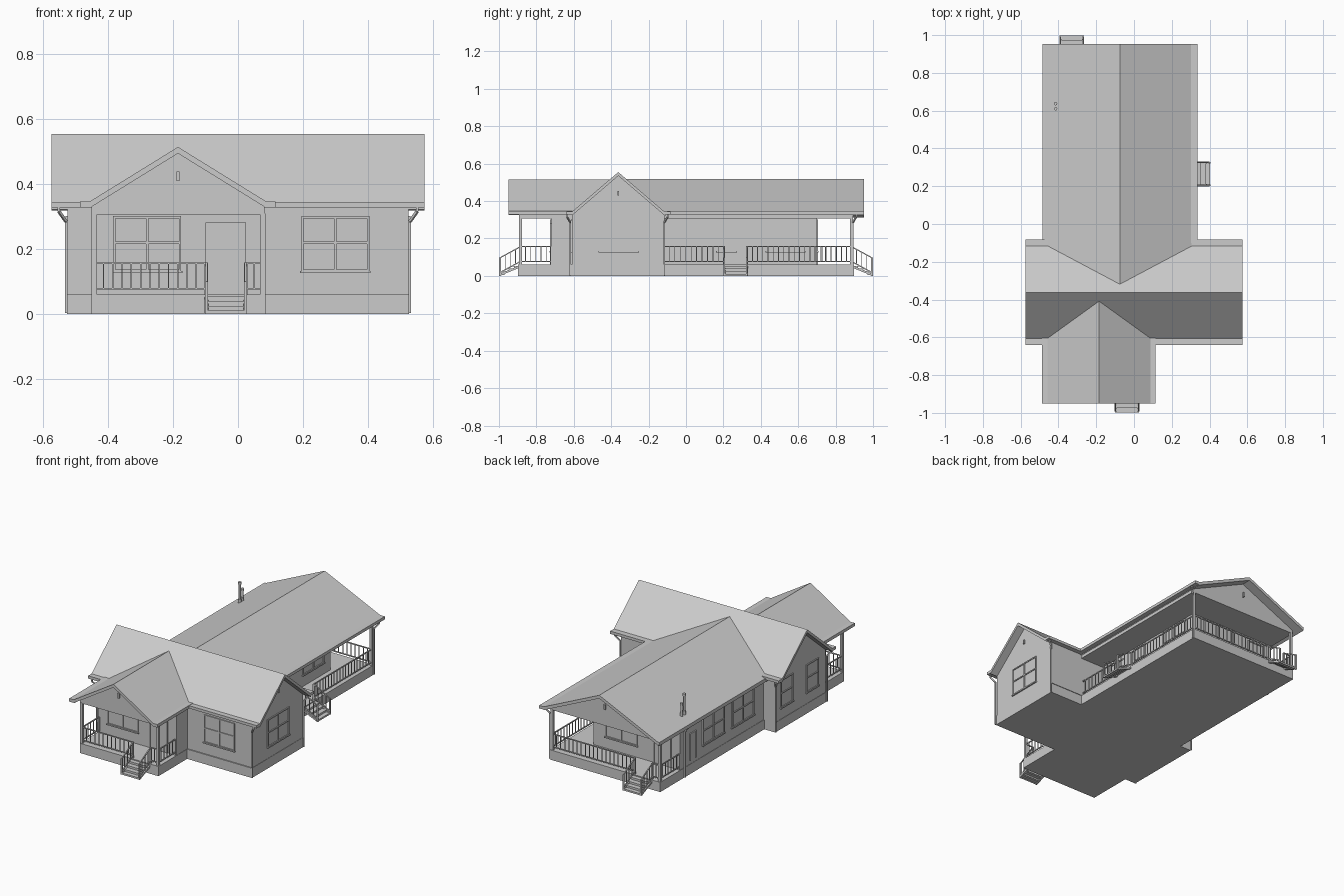
import bpy, bmesh
from mathutils import Vector, Matrix

if "Cube" in bpy.data.objects:
    bpy.data.objects.remove(bpy.data.objects["Cube"])


def finish(name, bm):
    bmesh.ops.recalc_face_normals(bm, faces=bm.faces[:])
    me = bpy.data.meshes.new(name)
    bm.to_mesh(me)
    bm.free()
    ob = bpy.data.objects.new(name, me)
    bpy.context.collection.objects.link(ob)
    return ob


def add_box(bm, x0, x1, y0, y1, z0, z1):
    m = Matrix.Translation(((x0 + x1) / 2, (y0 + y1) / 2, (z0 + z1) / 2))
    m = m @ Matrix.Diagonal((abs(x1 - x0), abs(y1 - y0), abs(z1 - z0), 1))
    bmesh.ops.create_cube(bm, size=1, matrix=m)


def add_beam(bm, p, q, w):
    p, q = Vector(p), Vector(q)
    d = q - p
    rot = d.to_track_quat('Z', 'Y').to_matrix().to_4x4()
    m = Matrix.Translation((p + q) / 2) @ rot @ Matrix.Diagonal((w, w, d.length, 1))
    bmesh.ops.create_cube(bm, size=1, matrix=m)


def boxes(name, items):
    bm = bmesh.new()
    for it in items:
        add_box(bm, *it)
    return finish(name, bm)


def prism(name, axis, profile, a, b):
    """Extrude a (u, z) profile from a to b along the given axis."""
    bm = bmesh.new()
    place = (lambda t, u, z: (t, u, z)) if axis == 'x' else (lambda t, u, z: (u, t, z))
    f = bm.faces.new([bm.verts.new(place(a, u, z)) for u, z in profile])
    ext = bmesh.ops.extrude_face_region(bm, geom=[f])
    vs = [v for v in ext['geom'] if isinstance(v, bmesh.types.BMVert)]
    bmesh.ops.translate(bm, verts=vs, vec=place(b - a, 0, 0))
    return finish(name, bm)


def roof(name, axis, c, zr, slope, wn, wp, a, b, thick=0.02):
    """Gable roof slab with separate distances to the two eaves."""
    zn, zp = zr - slope * wn, zr - slope * wp
    prism(name, axis, [(c - wn, zn), (c, zr), (c + wp, zp), (c + wp, zp - thick),
                       (c, zr - thick), (c - wn, zn - thick)], a, b)


def gable(name, axis, c, zr, slope, half, z0, a, b):
    """Solid wall end reaching up into the roof slab."""
    ze, zt = zr - slope * half - 0.01, zr - 0.01
    prism(name, axis, [(c - half, z0), (c + half, z0), (c + half, ze), (c, zt), (c - half, ze)], a, b)


# Foundations and porch decks
boxes("foundation", [(-.527, .527, -.617, -.118, 0, .06),
                     (-.452, .085, -.897, -.60, 0, .06),
                     (-.452, .30, -.13, .897, 0, .06)])

# Walls
boxes("front_room_walls", [(-.45, .083, -.72, -.60, .06, .32)])
boxes("rear_room_walls", [(-.45, .14, -.13, .70, .06, .32)])
gable("cross_wing_walls", 'x', -.362, .555, .857, .248, .06, -.525, .525)
gable("front_porch_gable", 'y', -.185, .515, .618, .268, .307, -.893, -.45)
gable("rear_porch_gable", 'y', -.075, .518, .455, .377, .307, -.30, .893)

# Roofs
roof("cross_wing_roof", 'x', -.362, .555, .857, .248, .252, -.575, .575)
roof("front_wing_roof", 'y', -.185, .515, .618, .272, .272, -.95, -.375)
roof("rear_wing_roof", 'y', -.075, .518, .455, .408, .382, -.352, .953)

# Eave gutters with soffits
boxes("eave_gutters", [(-.575, .575, -.64, -.605, .328, .345),
                       (-.575, .575, -.118, -.082, .328, .345),
                       (-.487, -.45, -.95, -.60, .328, .347),
                       (.080, .115, -.95, -.60, .328, .347),
                       (-.485, -.45, -.10, .953, .328, .336),
                       (.298, .335, -.10, .953, .328, .346)])


def panel(bm, face, at, u0, u1, z0, z1, d):
    """Box standing d proud of a wall; face is the wall's axis and sign."""
    s = 1 if face[0] == '+' else -1
    lo, hi = sorted((at - s * .004, at + s * d))
    if face[1] == 'x':
        add_box(bm, lo, hi, u0, u1, z0, z1)
    else:
        add_box(bm, u0, u1, lo, hi, z0, z1)


def window(name, face, at, u0, u1, units=2, z0=.13, z1=.302):
    bm = bmesh.new()
    t = .007
    panel(bm, face, at, u0, u1, z0, z1, .001)
    for i in range(units + 1):
        u = u0 + (u1 - u0 - t) * i / units
        panel(bm, face, at, u, u + t, z0, z1, .006)
    for z in (z0, (z0 + z1) / 2, z1 - t):
        panel(bm, face, at, u0, u1, z, z + t, .006)
    panel(bm, face, at, u0 - .004, u1 + .004, z0 - .004, z0 + .003, .009)
    finish(name, bm)


def door(name, face, at, u0, u1, z0=.06, z1=.282):
    bm = bmesh.new()
    t = .007
    panel(bm, face, at, u0, u1, z0, z1, .002)
    panel(bm, face, at, u0, u0 + t, z0, z1, .006)
    panel(bm, face, at, u1 - t, u1, z0, z1, .006)
    panel(bm, face, at, u0, u1, z1 - t, z1, .006)
    finish(name, bm)


# Windows
window("front_porch_window", '-y', -.72, -.385, -.175)
window("front_window", '-y', -.61, .195, .405)
window("right_gable_window", '+x', .525, -.465, -.255)
window("left_gable_window_a", '-x', -.525, -.29, -.17, 1)
window("left_gable_window_b", '-x', -.525, -.54, -.42, 1)
window("left_window_a", '-x', -.452, .275, .485)
window("left_window_b", '-x', -.452, -.015, .20)
window("side_porch_window_small", '+x', .14, .165, .27, 1)
window("side_porch_window", '+x', .14, .43, .635)
window("rear_porch_window", '+y', .70, -.16, .06)

# Doors
door("front_door", '-y', -.72, -.10, .025)
door("side_door", '+x', .14, -.045, .085)
door("rear_door", '+y', .70, -.39, -.27)
door("utility_hatch", '-x', -.452, .55, .61, .085, .25)

# Porch posts
P = [(-.443, -.886), (.076, -.886), (-.443, .886), (.291, .886)]
boxes("porch_posts", [(x - .008, x + .008, y - .008, y + .008, .06, .31) for x, y in P])


def railing(bm, p, q, dp=0, dq=0, step=.028):
    """Two rails with balusters; dp and dq lower the ends for stairs."""
    p, q = Vector((*p, -dp)), Vector((*q, -dq))
    for z in (.078, .157):
        add_beam(bm, p + Vector((0, 0, z)), q + Vector((0, 0, z)), .006)
    n = max(2, round((q - p).length / step))
    for i in range(n + 1):
        b = p.lerp(q, i / n)
        w = .009 if i in (0, n) else .004
        low = .06 if i in (0, n) else .078
        add_beam(bm, b + Vector((0, 0, low)), b + Vector((0, 0, .158)), w)


# Porch railings
bm = bmesh.new()
for x0, y0, x1, y1 in [(-.443, -.886, -.10, -.886), (.025, -.886, .076, -.886),
                       (-.443, -.886, -.443, -.72), (.076, -.886, .076, -.72),
                       (.291, -.118, .291, .202), (.291, .327, .291, .886),
                       (.291, .886, -.27, .886), (-.39, .886, -.443, .886),
                       (-.443, .886, -.443, .70)]:
    railing(bm, (x0, y0), (x1, y1))
finish("porch_railings", bm)


def stairs(name, mid, out, half=.06, run=.103):
    """Steps leading away from the deck edge, with stringers and handrails."""
    bm = bmesh.new()
    o, c = Vector(out), Vector(mid)
    s = Vector((-o.y, o.x))

    def block(d0, d1, s0, s1, z0, z1):
        a, b = c + o * d0 + s * s0, c + o * d1 + s * s1
        add_box(bm, a.x, b.x, a.y, b.y, z0, z1)
    for i in range(4):
        d = run * i / 4
        z = .054 - i * .0145
        block(d, d + run / 4 + .004 * (i < 3), -half, half, z - .005, z)
        block(d + run / 4 - .004, d + run / 4, -half, half, max(0, z - .0145), z)
    for sd in (-half, half):
        a, b = c + s * sd, c + s * sd + o * (run - .003)
        add_beam(bm, (*a, .048), (*(c + s * sd + o * (run - .006)), .008), .011)
        railing(bm, a - o * .01, b, 0, .06)
    finish(name, bm)


stairs("front_stairs", (-.037, -.894), (0, -1))
stairs("rear_stairs", (-.33, .894), (0, 1))
stairs("side_stairs", (.30, .265), (1, 0))

# Downspouts at the corners
bm = bmesh.new()
for x, y, sx, sy in [(-.53, -.618, -1, -1), (.53, -.618, 1, -1), (-.53, -.116, -1, 1),
                     (.53, -.116, 1, 1), (.303, .892, 1, 1), (-.456, .66, -1, 0)]:
    path = [(x + sx * .022, y + sy * .018, .333), (x + sx * .022, y + sy * .018, .316),
            (x, y, .285), (x, y, 0.003)]
    for p, q in zip(path, path[1:]):
        add_beam(bm, p, q, .008)
finish("downspouts", bm)

# Roof vent pipes
bm = bmesh.new()
for y, z in [(.61, .49), (.637, .44)]:
    for r, z0, z1 in [(.006, .34, z), (.009, .35, .385), (.009, z - .015, z)]:
        bmesh.ops.create_cone(bm, cap_ends=True, segments=12, radius1=r, radius2=r, depth=z1 - z0,
                              matrix=Matrix.Translation((-.415, y, (z0 + z1) / 2)))
finish("vent_pipes", bm)

# Small gable lamps
boxes("gable_lamps", [(-.19, -.18, -.905, -.89, .41, .44), (-.08, -.07, .89, .905, .41, .44),
                      (.52, .534, -.367, -.357, .43, .455)])
